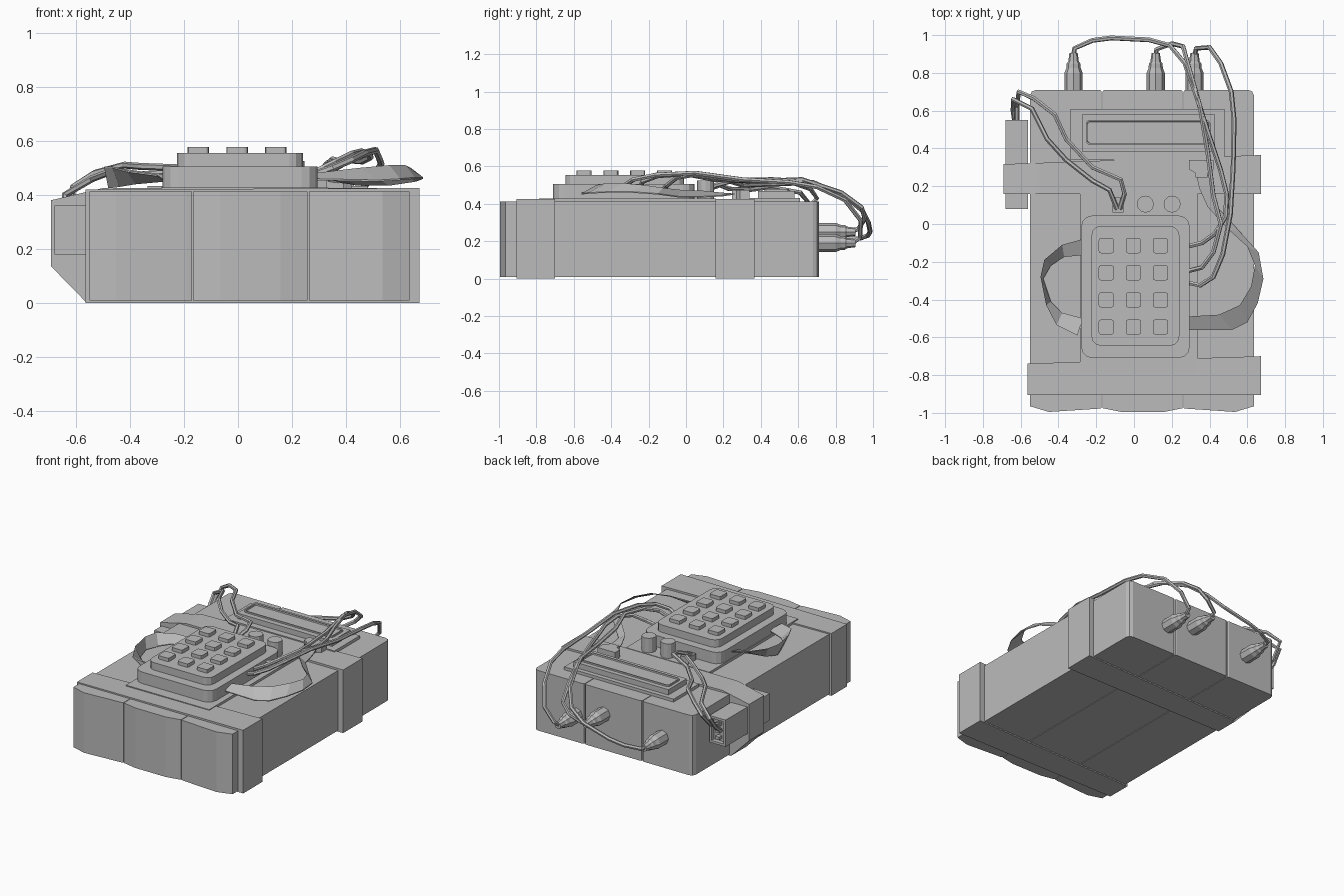
import bpy, bmesh, math

grey = bpy.data.materials.new("plain grey")
grey.diffuse_color = (0.5, 0.5, 0.5, 1)


def finish(name, bm):
    bmesh.ops.recalc_face_normals(bm, faces=bm.faces)
    me = bpy.data.meshes.new(name)
    bm.to_mesh(me)
    bm.free()
    me.materials.append(grey)
    ob = bpy.data.objects.new(name, me)
    bpy.context.collection.objects.link(ob)
    return ob


def loft(name, rings, capped=True):
    """Join rings of points with quads and cap both ends."""
    bm = bmesh.new()
    vs = [[bm.verts.new(p) for p in r] for r in rings]
    n = len(vs[0])
    for a, b in zip(vs, vs[1:]):
        for i in range(n):
            j = (i + 1) % n
            bm.faces.new((a[i], a[j], b[j], b[i]))
    if capped:
        bm.faces.new(vs[0])
        bm.faces.new(vs[-1])
    return finish(name, bm)


def prism(name, pts, z0, z1):
    return loft(name, [[(x, y, z) for x, y in pts] for z in (z0, z1)])


def rrect(x0, x1, y0, y1, r=0.0, seg=3):
    if r == 0:
        return [(x0, y0), (x1, y0), (x1, y1), (x0, y1)]
    pts = []
    corners = [(x1 - r, y1 - r), (x0 + r, y1 - r), (x0 + r, y0 + r), (x1 - r, y0 + r)]
    for k, (cx, cy) in enumerate(corners):
        for i in range(seg + 1):
            a = math.pi / 2 * (k + i / seg)
            pts.append((cx + r * math.cos(a), cy + r * math.sin(a)))
    return pts


def circle(cx, cy, r, n):
    return [(cx + r * math.cos(2 * math.pi * i / n), cy + r * math.sin(2 * math.pi * i / n))
            for i in range(n)]


def recess(ob, axis, rim, depth):
    """Inset the face furthest along an axis and push it in."""
    bm = bmesh.new()
    bm.from_mesh(ob.data)
    f = max(bm.faces, key=lambda f: f.normal[axis] + 0.01 * f.calc_center_median()[axis])
    bmesh.ops.inset_region(bm, faces=[f], thickness=rim)
    bmesh.ops.inset_region(bm, faces=[f], thickness=0.002, depth=-depth)
    bm.to_mesh(ob.data)
    bm.free()


def wire(name, pts, r=0.013):
    cu = bpy.data.curves.new(name, 'CURVE')
    cu.dimensions = '3D'
    cu.bevel_depth = r
    cu.bevel_resolution = 1
    cu.use_fill_caps = True
    sp = cu.splines.new('POLY')
    sp.points.add(len(pts) - 1)
    for p, q in zip(sp.points, pts):
        p.co = (*q, 1)
    tmp = bpy.data.objects.new(name + "_path", cu)
    bpy.context.collection.objects.link(tmp)
    dg = bpy.context.evaluated_depsgraph_get()
    me = bpy.data.meshes.new_from_object(tmp.evaluated_get(dg))
    bpy.data.objects.remove(tmp)
    me.materials.clear()
    me.materials.append(grey)
    me.name = name
    for p in me.polygons:
        p.use_smooth = False
        p.material_index = 0
    bpy.context.collection.objects.link(bpy.data.objects.new(name, me))


def ribbon(name, pairs, t=0.006):
    """Flat cable given as (inner edge, outer edge) points."""
    loft(name, [[a, b, (b[0], b[1], b[2] - t), (a[0], a[1], a[2] - t)] for a, b in pairs])


def tape(name, profile, y0, y1l, y1r):
    """Band wrapped round the bricks; its back edge is slightly skewed."""
    back = lambda x: y1l + (y1r - y1l) * (x + 0.6) / 1.27
    loft(name, [[(x, y0, z) for x, z in profile], [(x, back(x), z) for x, z in profile]])


# Three wrapped bricks with softened corners
for i, (a, b) in enumerate([(-0.55, -0.171), (-0.167, 0.258), (0.262, 0.635)]):
    lo, hi = (0.1, 0.02) if i == 0 else (0.02, 0.1) if i == 2 else (0.1, 0.1)
    fl, fr = (-0.965, -0.975) if i == 0 else (-0.975, -0.965) if i == 2 else (-0.975, -0.975)
    cl, cr = (0.03 if i == 0 else 0.012), (0.03 if i == 2 else 0.012)
    prism(f"brick_{i + 1}", [
        (a, fl), (a + lo, -0.995 if lo > 0.05 else -0.978),
        (b - hi, -0.995 if hi > 0.05 else -0.978), (b, fr),
        (b, 0.71 - cr), (b - cr * 0.3, 0.71 - cr * 0.3), (b - cr, 0.71),
        (a + cl, 0.71), (a + cl * 0.3, 0.71 - cl * 0.3), (a, 0.71 - cl)], 0.008, 0.412)

# Tape bands
tape("front_tape", [(-0.565, 0), (0.672, 0), (0.672, 0.425), (-0.565, 0.42)], -0.905, -0.74, -0.70)
tape("rear_tape", [(-0.56, 0), (0.672, 0), (0.672, 0.425), (-0.5, 0.425),
                   (-0.692, 0.38), (-0.692, 0.135)], 0.158, 0.32, 0.365)

# Side receiver with a recessed socket and pins
box = prism("side_receiver", rrect(-0.68, -0.56, 0.08, 0.55), 0.18, 0.36)
recess(box, 1, 0.022, 0.025)
for i, z in enumerate((0.225, 0.27, 0.315)):
    prism(f"socket_pin_{i + 1}", rrect(-0.635, -0.605, 0.52, 0.555), z - 0.01, z + 0.01)

# Mounting plates, display and keypad
prism("keypad_plate", rrect(-0.285, 0.335, -0.785, 0.16), 0.41, 0.428)
prism("display_plate", rrect(-0.335, 0.48, 0.34, 0.61), 0.41, 0.432)
prism("display_case", rrect(-0.275, 0.43, 0.385, 0.58), 0.43, 0.468)
screen = prism("display_bezel", rrect(-0.255, 0.405, 0.42, 0.55, 0.02), 0.46, 0.478)
recess(screen, 2, 0.008, 0.008)
prism("keypad_base", rrect(-0.28, 0.295, -0.71, 0.045, 0.06), 0.425, 0.505)
prism("keypad_top", rrect(-0.225, 0.24, -0.645, -0.01, 0.05), 0.505, 0.555)
for r in range(4):
    for c in range(3):
        x, y = -0.147 + 0.1435 * c, -0.115 - 0.1435 * r
        prism(f"key_{r}_{c}", rrect(x - 0.04, x + 0.04, y - 0.04, y + 0.04, 0.012, 2), 0.55, 0.578)

# Knobs and terminals
for i, x in enumerate((0.06, 0.202)):
    prism(f"knob_{i + 1}", circle(x, 0.105, 0.045, 12), 0.42, 0.525)
prism("wire_terminal", rrect(-0.115, -0.055, 0.06, 0.14), 0.42, 0.47)
prism("cable_plug", [(0.29, 0.34), (0.29, 0.29), (0.325, 0.27), (0.325, 0.245), (0.39, 0.245),
                     (0.39, 0.27), (0.42, 0.29), (0.42, 0.34)], 0.42, 0.475)

# Flat cables either side of the keypad
ribbon("left_flat_cable", [
    ((-0.27, -0.165, 0.455), (-0.27, -0.08, 0.475)),
    ((-0.37, -0.175, 0.45), (-0.38, -0.11, 0.49)),
    ((-0.44, -0.22, 0.435), (-0.475, -0.19, 0.505)),
    ((-0.48, -0.29, 0.43), (-0.495, -0.28, 0.505)),
    ((-0.44, -0.41, 0.435), (-0.465, -0.43, 0.505)),
    ((-0.38, -0.47, 0.445), (-0.41, -0.535, 0.49)),
    ((-0.27, -0.5, 0.455), (-0.30, -0.59, 0.475))])
ribbon("right_flat_cable", [
    ((0.28, -0.49, 0.48), (0.28, -0.56, 0.46)),
    ((0.45, -0.48, 0.50), (0.52, -0.56, 0.455)),
    ((0.56, -0.43, 0.51), (0.60, -0.52, 0.46)),
    ((0.62, -0.33, 0.51), (0.655, -0.42, 0.465)),
    ((0.64, -0.22, 0.50), (0.685, -0.29, 0.465)),
    ((0.60, -0.12, 0.485), (0.66, -0.15, 0.455)),
    ((0.50, -0.03, 0.475), (0.56, -0.04, 0.44)),
    ((0.39, 0.09, 0.47), (0.44, 0.09, 0.44)),
    ((0.345, 0.19, 0.46), (0.42, 0.19, 0.445)),
    ((0.33, 0.26, 0.455), (0.40, 0.26, 0.455))])

# Rear plugs pushed into the bricks
steps = [(0.69, 0.048), (0.80, 0.048), (0.825, 0.038), (0.85, 0.036), (0.86, 0.028), (0.905, 0.022)]
for i, (x, z) in enumerate([(-0.32, 0.21), (0.115, 0.25), (0.32, 0.19)]):
    loft(f"rear_plug_{i + 1}", [[(a, y, b) for a, b in circle(x, z, r, 8)] for y, r in steps])

# Wires from the plugs over the top to the keypad
wire("long_wire_1", [
    (-0.32, 0.89, 0.21), (-0.315, 0.93, 0.215), (-0.22, 0.972, 0.23), (-0.12, 0.985, 0.25),
    (0.08, 0.975, 0.30), (0.19, 0.945, 0.36), (0.27, 0.85, 0.44), (0.33, 0.68, 0.515),
    (0.40, 0.46, 0.53), (0.46, 0.28, 0.525), (0.49, 0.16, 0.54), (0.485, 0.04, 0.555),
    (0.43, -0.05, 0.54), (0.36, -0.10, 0.50), (0.28, -0.12, 0.475)])
wire("long_wire_2", [
    (0.115, 0.89, 0.25), (0.12, 0.925, 0.27), (0.20, 0.955, 0.32), (0.26, 0.94, 0.38),
    (0.29, 0.83, 0.46), (0.35, 0.62, 0.53), (0.39, 0.38, 0.52), (0.42, 0.15, 0.53),
    (0.46, 0.0, 0.56), (0.42, -0.15, 0.55), (0.36, -0.23, 0.52), (0.28, -0.25, 0.48)])
wire("long_wire_3", [
    (0.32, 0.89, 0.19), (0.33, 0.93, 0.22), (0.40, 0.935, 0.31), (0.46, 0.85, 0.42),
    (0.515, 0.70, 0.49), (0.53, 0.55, 0.515), (0.525, 0.30, 0.53), (0.51, 0.05, 0.565),
    (0.47, -0.16, 0.555), (0.42, -0.28, 0.53), (0.35, -0.325, 0.50), (0.28, -0.31, 0.475)])

# Wires from the side receiver to the small terminal
wire("short_wire_1", [
    (-0.62, 0.53, 0.315), (-0.62, 0.62, 0.34), (-0.61, 0.70, 0.43), (-0.53, 0.665, 0.48),
    (-0.42, 0.58, 0.51), (-0.36, 0.45, 0.505), (-0.22, 0.30, 0.50), (-0.07, 0.235, 0.52),
    (-0.05, 0.16, 0.50), (-0.075, 0.08, 0.465)])
wire("short_wire_2", [
    (-0.63, 0.53, 0.27), (-0.64, 0.60, 0.32), (-0.64, 0.66, 0.40), (-0.54, 0.61, 0.46),
    (-0.46, 0.45, 0.49), (-0.36, 0.34, 0.475), (-0.22, 0.23, 0.48), (-0.13, 0.18, 0.50),
    (-0.09, 0.08, 0.465)])
